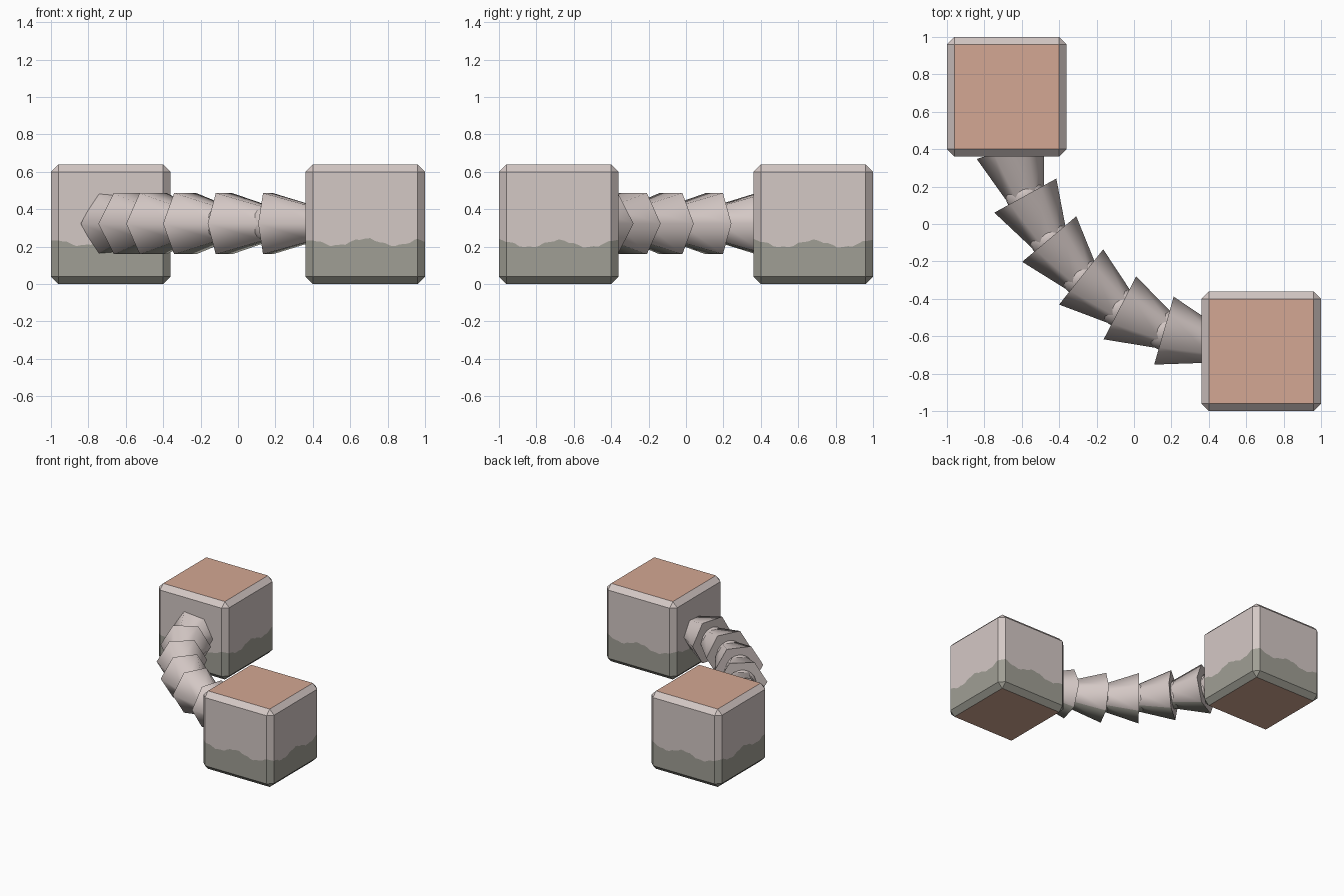
import bpy, bmesh, math
from mathutils import Vector

if "Cube" in bpy.data.objects:
    bpy.data.objects.remove(bpy.data.objects["Cube"])


def material(name, rgb):
    m = bpy.data.materials.new(name)
    lin = [((c / 255 + 0.055) / 1.055) ** 2.4 for c in rgb]
    m.diffuse_color = (*lin, 1)
    m.use_nodes = True
    m.node_tree.nodes["Principled BSDF"].inputs["Base Color"].default_value = m.diffuse_color
    return m


TAUPE = material("pale taupe", (212, 200, 197))
CLAY = material("clay orange", (212, 167, 147))
MOSS = material("mossy grey", (160, 159, 149))


def finish(name, bm):
    bmesh.ops.recalc_face_normals(bm, faces=bm.faces[:])
    mesh = bpy.data.meshes.new(name)
    bm.to_mesh(mesh)
    bm.free()
    for m in (TAUPE, CLAY, MOSS):
        mesh.materials.append(m)
    obj = bpy.data.objects.new(name, mesh)
    bpy.context.collection.objects.link(obj)
    return obj


# Chamfered end block with clay top and bottom and a wavy mossy base
H = 0.32


def wave(x, y):
    w = 2 * math.pi / H
    jag = 0.005 * (math.sin(75 * x) + math.sin(75 * y + 1))
    return 0.22 + 0.019 * math.cos(w * x) * math.cos(w * y) + jag


def block(name, cx, cy):
    bm = bmesh.new()
    bmesh.ops.create_cube(bm, size=2 * H)
    bmesh.ops.translate(bm, verts=bm.verts[:], vec=(0, 0, H))
    bmesh.ops.bevel(bm, geom=bm.edges[:], offset=0.04, segments=1,
                    affect='EDGES', profile=0.5)
    bm.normal_update()

    def cut(co, no):
        faces = [f for f in bm.faces if abs(f.normal.z) < 0.1]
        edges = {e for f in faces for e in f.edges}
        verts = {v for f in faces for v in f.verts}
        bmesh.ops.bisect_plane(bm, geom=[*verts, *edges, *faces], dist=1e-5,
                               plane_co=co, plane_no=no)
        bm.normal_update()

    for i in range(-10, 11):
        d = i * 0.0265
        cut((d, 0, 0), (1, 0, 0))
        cut((0, d, 0), (0, 1, 0))
    cut((0, 0, 0.22), (0, 0, 1))
    for f in bm.faces:
        if abs(f.normal.z) > 0.95:
            f.material_index = 1
        elif f.calc_center_median().z < 0.22:
            f.material_index = 2
    for v in bm.verts:
        if abs(v.co.z - 0.22) < 1e-4:
            v.co.z = wave(v.co.x, v.co.y)
    obj = finish(name, bm)
    obj.location = (cx, cy, 0)


block("front_block", 0.68, -0.68)
block("back_block", -0.68, 0.68)


# Six-sided tapered link: smooth sides, flat caps, mossy underside
def link(name, centre, side, axis, length):
    bm = bmesh.new()
    rings = []
    for r, d in ((0.189, 0), (0.103, length)):
        rings.append([bm.verts.new(centre + axis * d
                                   + side * (r * math.cos(k * math.pi / 3))
                                   + Vector((0, 0, r * math.sin(k * math.pi / 3))))
                      for k in range(6)])
    for k in range(6):
        n = (k + 1) % 6
        f = bm.faces.new((rings[0][k], rings[0][n], rings[1][n], rings[1][k]))
        f.smooth = True
        f.material_index = 2 if k == 4 else 0
    for ring in rings:
        f = bm.faces.new(ring)
        for e in f.edges:
            e.smooth = False
    finish(name, bm)


# Ball joint sitting in the wide mouth of a link
def ball(name, centre):
    bm = bmesh.new()
    bmesh.ops.create_uvsphere(bm, u_segments=20, v_segments=12, radius=0.105)
    bm.normal_update()
    for f in bm.faces:
        f.smooth = True
        f.material_index = 2 if f.normal.z < -0.7 else 0
    finish(name, bm).location = centre


# Chain of links curving from the front block to the back block
STEP = 0.265
centre = Vector((0.16, -0.57, 0.323))
for i in range(6):
    t = math.radians(74 - 11.3 * i)
    side = Vector((math.cos(t), math.sin(t), 0))
    axis = Vector((math.sin(t), -math.cos(t), 0))
    if i:
        centre = centre - axis * STEP
    link(f"chain_link_{i + 1}", centre, side, axis, STEP)
    if i < 5:
        ball(f"ball_joint_{i + 1}", centre)
